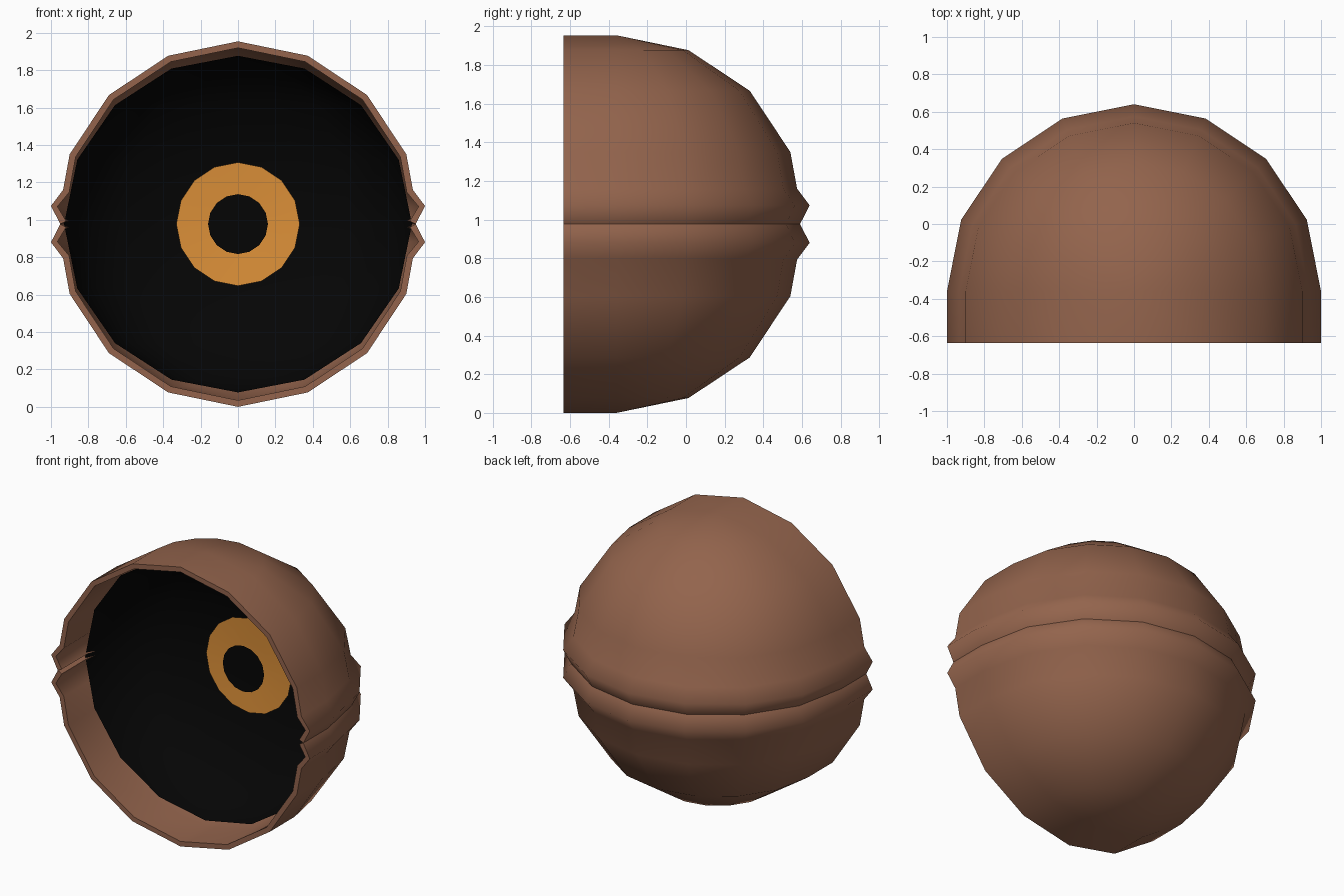
import bpy, bmesh, math

if "Cube" in bpy.data.objects:
    bpy.data.objects.remove(bpy.data.objects["Cube"])

CZ = 0.977      # height of the seam between the lids
CY = -0.36      # depth of the sphere centre
FRONT = -0.635  # front rim of the lids
SEG = 16


def material(name, rgb):
    m = bpy.data.materials.new(name)
    m.diffuse_color = (*rgb, 1)
    m.use_nodes = True
    m.node_tree.nodes["Principled BSDF"].inputs["Base Color"].default_value = m.diffuse_color
    return m


brown = material("lid_brown", (0.292, 0.127, 0.073))
black = material("eye_black", (0.0015, 0.0015, 0.0015))
orange = material("iris_orange", (0.72, 0.28, 0.04))


def finish(name, bm, mat, angle, thickness=0):
    bmesh.ops.remove_doubles(bm, verts=bm.verts, dist=1e-5)
    me = bpy.data.meshes.new(name)
    bm.to_mesh(me)
    bm.free()
    me.materials.append(mat)
    ob = bpy.data.objects.new(name, me)
    bpy.context.collection.objects.link(ob)
    bpy.ops.object.select_all(action='DESELECT')
    ob.select_set(True)
    bpy.context.view_layer.objects.active = ob
    # Thickness is applied first so that the rim edges can stay sharp
    if thickness:
        s = ob.modifiers.new("thickness", 'SOLIDIFY')
        s.thickness = thickness
        s.offset = -1
        bpy.ops.object.modifier_apply(modifier=s.name)
    bpy.ops.object.shade_smooth_by_angle(angle=math.radians(angle))
    return ob


def add_quads(bm, grid, flip=False):
    for c in range(len(grid) - 1):
        for i in range(len(grid[0]) - 1):
            q = [grid[c][i], grid[c + 1][i], grid[c + 1][i + 1], grid[c][i + 1]]
            bm.faces.new(q[::-1] if flip else q)


# Lids: quarter spheres with a raised lip at the seam, extended forward to the rim
LID = [(0.95, 0), (1.0, 0.097), (0.935, 0.183), (0.9, 0.373),
       (0.69, 0.69), (0.373, 0.9), (0, 0.977)]


def lid(name, side):
    bm = bmesh.new()
    half = SEG // 2
    cols = [[(r, FRONT, z) for r, z in LID]]
    for k in range(half + 1):
        a = math.pi * k / half
        cols.append([(r * math.cos(a), CY + r * math.sin(a), z) for r, z in LID])
    cols.append([(-r, FRONT, z) for r, z in LID])
    grid = [[bm.verts.new((x, y, CZ + side * z)) for x, y, z in c] for c in cols]
    add_quads(bm, grid, flip=side < 0)
    bmesh.ops.dissolve_degenerate(bm, dist=1e-5, edges=bm.edges)
    finish(name, bm, brown, 72, 0.035)


lid("upper_lid", 1)
lid("lower_lid", -1)


# Discs turned about the front-to-back axis, facing the front
def turned(name, profile, mat):
    bm = bmesh.new()
    grid = []
    for k in range(SEG + 1):
        a = 2 * math.pi * k / SEG
        grid.append([bm.verts.new((r * math.cos(a), y, CZ + r * math.sin(a)))
                     for r, y in profile])
    add_quads(bm, grid)
    finish(name, bm, mat, 50)


# Hollow eyeball: one cross-section shrinking towards the top and bottom poles
bm = bmesh.new()
side = [(0.93, CY), (0.82, 0.0), (0.6, 0.1), (0.33, 0.158)]
section = side + [(0, 0.172)] + [(-x, y) for x, y in reversed(side)]
grid = []
for x, y in section:
    lat = [math.pi * (k / SEG - 0.5) * 2 for k in range(SEG // 2 + 1)]
    lat = [math.pi * (k / 8 - 0.5) for k in range(9)]
    grid.append([bm.verts.new((x * math.cos(t), CY + (y - CY) * math.cos(t),
                               CZ + 0.9 * math.sin(t))) for t in lat])
add_quads(bm, grid, flip=True)
bmesh.ops.dissolve_degenerate(bm, dist=1e-5, edges=bm.edges)
finish("eyeball", bm, black, 50)

# Shallow iris dish and the pupil in front of it
turned("iris", [(0.33, 0.12), (0.16, 0.13), (0, 0.135)], orange)
turned("pupil", [(0.16, 0.06), (0, 0.062)], black)
